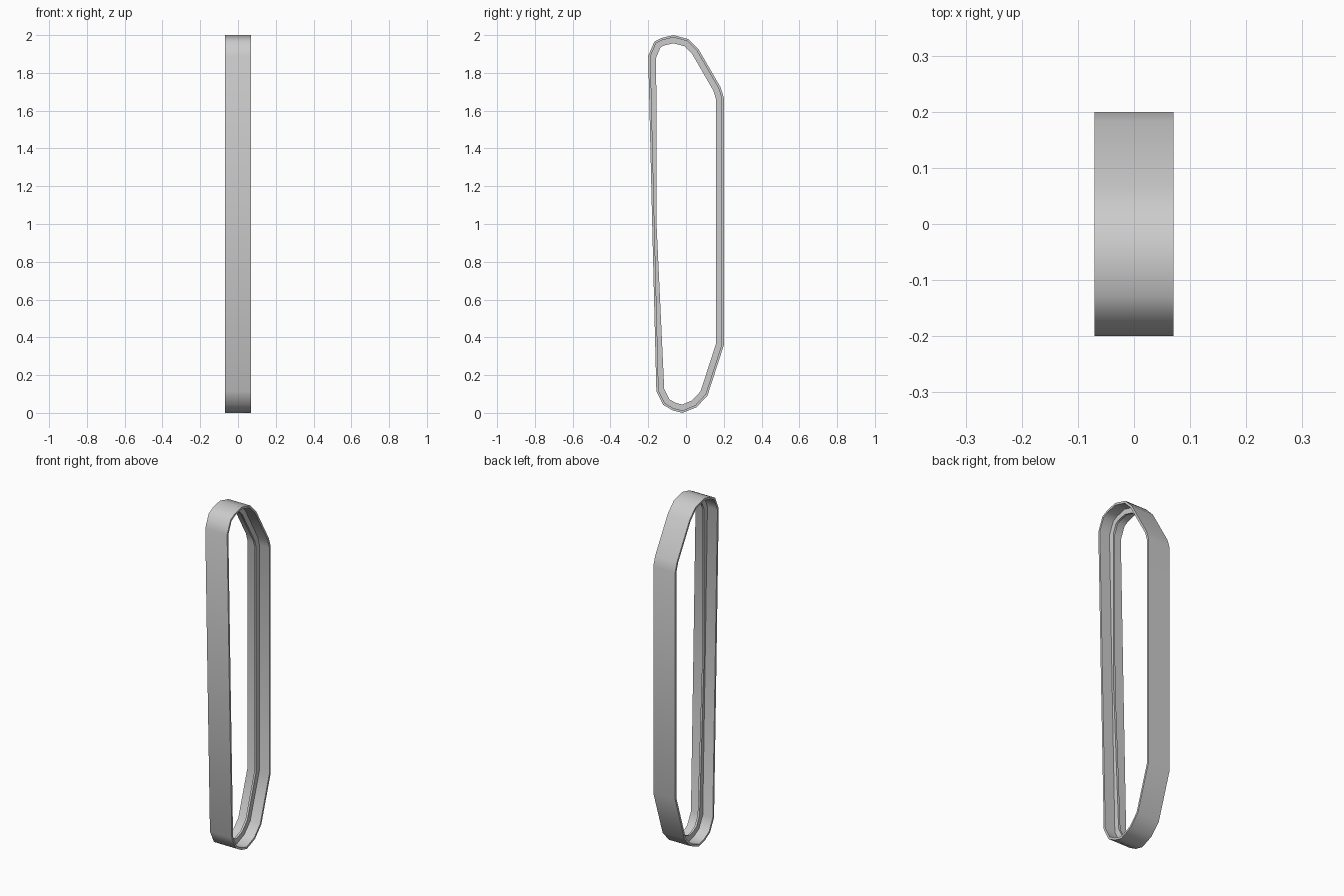
import bpy, bmesh, math
from mathutils import Vector

if "Cube" in bpy.data.objects:
    bpy.data.objects.remove(bpy.data.objects["Cube"])

# Side profile of the belt loop (y, z), counter-clockwise seen from +x
PROFILE = [(-0.018, 0.0), (0.056, 0.03), (0.114, 0.092), (0.2, 0.357),
           (0.2, 1.67), (0.183, 1.724), (0.066, 1.926), (0.013, 1.979),
           (-0.066, 2.0), (-0.13, 1.985), (-0.168, 1.965), (-0.2, 1.89),
           (-0.179, 1.0), (-0.157, 0.115), (-0.12, 0.042), (-0.07, 0.013)]
SAG = 12  # point on the front run where the rib gets shallower


def inset(points, depths):
    """Mitred inward offset of a closed loop."""
    pts = [Vector(p) for p in points]
    out = []
    for i, p in enumerate(pts):
        a = (p - pts[i - 1]).normalized()
        b = (pts[(i + 1) % len(pts)] - p).normalized()
        na, nb = Vector((-a.y, a.x)), Vector((-b.y, b.x))
        m = (na + nb).normalized()
        out.append(p + m * depths[i] / m.dot(na))
    return out


def loop_solid(name, outer, inner, half):
    """Closed ring with rectangular section between two loops."""
    bm = bmesh.new()
    rings = [[bm.verts.new((x, p.x, p.y)) for p in loop]
             for loop, x in ((outer, -half), (outer, half), (inner, half), (inner, -half))]
    n = len(outer)
    for k in range(4):
        r, s = rings[k], rings[(k + 1) % 4]
        for i in range(n):
            j = (i + 1) % n
            bm.faces.new((r[i], r[j], s[j], s[i]))
    bmesh.ops.recalc_face_normals(bm, faces=bm.faces)
    mesh = bpy.data.meshes.new(name)
    bm.to_mesh(mesh)
    bm.free()
    ob = bpy.data.objects.new(name, mesh)
    bpy.context.collection.objects.link(ob)
    bpy.ops.object.select_all(action='DESELECT')
    ob.select_set(True)
    bpy.context.view_layer.objects.active = ob
    bpy.ops.object.shade_smooth_by_angle(angle=math.radians(40))


n = len(PROFILE)
outer = inset(PROFILE, [0.0] * n)
band_inner = inset(PROFILE, [0.012] * n)
rib_depth = [0.042] * n
rib_depth[SAG] = 0.023
rib_inner = inset(PROFILE, rib_depth)

# Wide outer belt
loop_solid("belt_band", outer, band_inner, 0.07)
# Thin guide rib along the middle of the inside
loop_solid("guide_rib", inset(PROFILE, [0.011] * n), rib_inner, 0.006)
